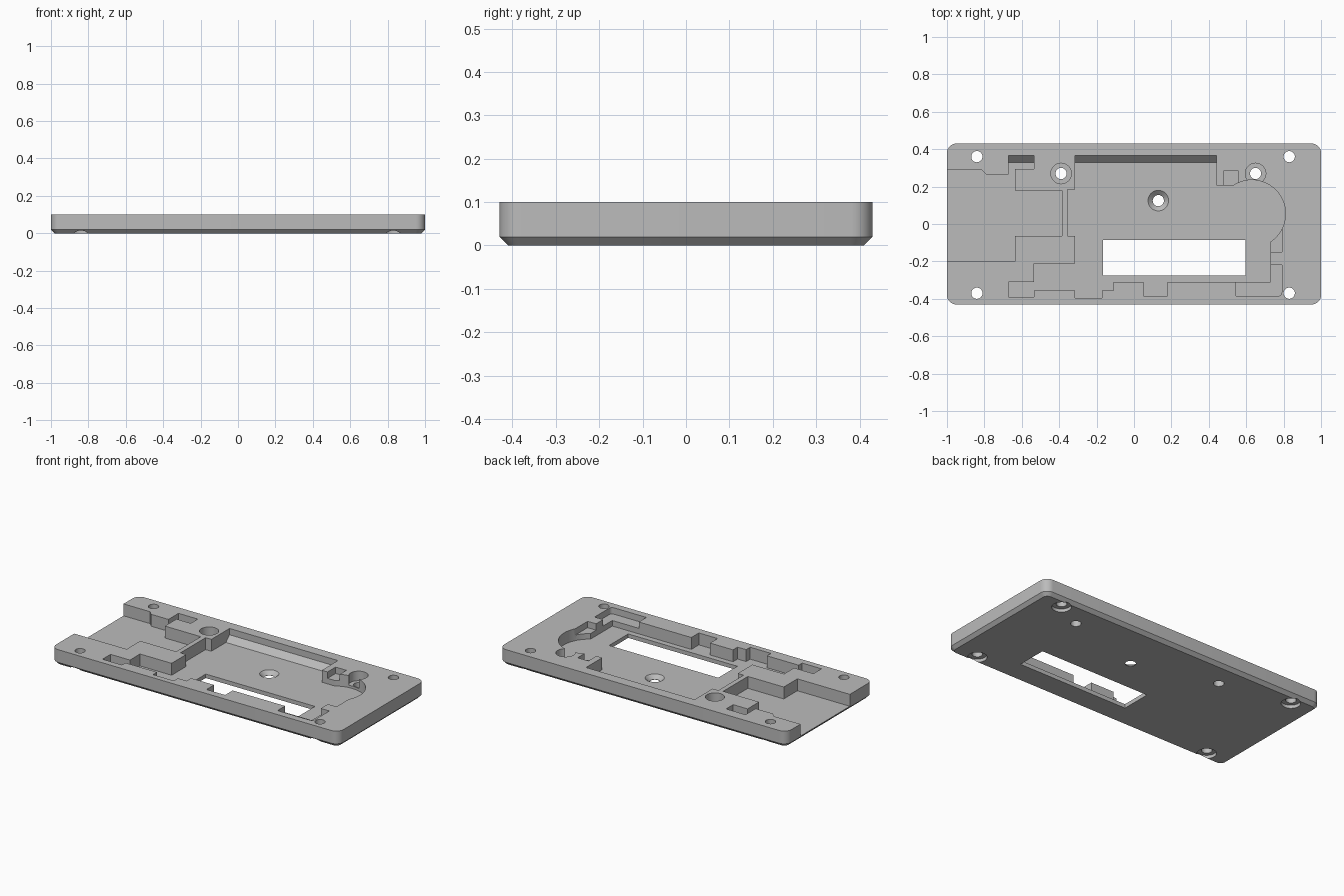
import bpy, bmesh
from math import sin, cos, radians

if "Cube" in bpy.data.objects:
    bpy.data.objects.remove(bpy.data.objects["Cube"], do_unlink=True)

FLOOR, SHELF, TOP, OVER = 0.025, 0.06, 0.1, 0.15

grey = bpy.data.materials.new("plain_grey")
grey.use_nodes = True
colour = (0.5, 0.5, 0.5, 1)
grey.diffuse_color = colour
grey.node_tree.nodes["Principled BSDF"].inputs["Base Color"].default_value = colour


def solid(name, rings):
    """Closed solid skinned through rings that share a point count."""
    bm = bmesh.new()
    loops = [[bm.verts.new(p) for p in ring] for ring in rings]
    for low, high in zip(loops, loops[1:]):
        for i in range(len(low)):
            bm.faces.new((low[i - 1], low[i], high[i], high[i - 1]))
    bm.faces.new(loops[0])
    bm.faces.new(loops[-1])
    bmesh.ops.recalc_face_normals(bm, faces=bm.faces)
    mesh = bpy.data.meshes.new(name)
    bm.to_mesh(mesh)
    bm.free()
    mesh.materials.append(grey)
    obj = bpy.data.objects.new(name, mesh)
    bpy.context.collection.objects.link(obj)
    return obj


def arc(x, y, radius, start, end, steps):
    turn = [radians(start + (end - start) * i / steps) for i in range(steps + 1)]
    return [(x + radius * cos(a), y + radius * sin(a)) for a in turn]


def circle(x, y, radius):
    return arc(x, y, radius, 0, 360, 32)[:-1]


def at(outline, z):
    return [(x, y, z) for x, y in outline]


def prism(name, outline, low, high=OVER):
    return solid(name, [at(outline, low), at(outline, high)])


def box(x0, x1, y0, y1):
    return [(x0, y0), (x1, y0), (x1, y1), (x0, y1)]


def rounded(half_x, half_y, radius):
    x, y = half_x - radius, half_y - radius
    corners = [(x, y), (-x, y), (-x, -y), (x, -y)]
    return [p for i, (cx, cy) in enumerate(corners)
            for p in arc(cx, cy, radius, 90 * i, 90 * i + 90, 8)]


# Plate with rounded corners and a chamfered underside
outer = rounded(1, 0.43, 0.05)
plate = solid("base_plate", [at(rounded(0.98, 0.41, 0.03), 0),
                             at(outer, 0.02), at(outer, TOP)])
bpy.context.view_layer.objects.active = plate
plate.select_set(True)


def combine(tool, operation="DIFFERENCE"):
    tool.hide_render = True
    mod = plate.modifiers.new(tool.name, "BOOLEAN")
    mod.operation, mod.solver, mod.object = operation, "EXACT", tool
    bpy.ops.object.modifier_apply(modifier=mod.name)
    bpy.data.objects.remove(tool, do_unlink=True)


# Trough open at the right end
combine(prism("end_trough", [
    (-1.1, 0.29), (-0.815, 0.29), (-0.79, 0.265), (-0.67, 0.265),
    (-0.67, 0.365), (-0.535, 0.365), (-0.535, 0.295), (-0.635, 0.295),
    (-0.635, 0.18), (-0.385, 0.18), (-0.385, -0.065), (-0.635, -0.065),
    (-0.635, -0.2), (-1.1, -0.2)], FLOOR))

# Main pocket with a round bay and stepped front edge
left_edge = [(-0.67, -0.39), (-0.67, -0.31), (-0.535, -0.31), (-0.535, -0.21),
             (-0.315, -0.21), (-0.315, -0.065), (-0.355, -0.065),
             (-0.355, 0.185), (-0.315, 0.185), (-0.315, 0.365)]
back_edge = [(0.44, 0.365), (0.44, 0.205)]
bay = arc(0.63, 0.055, 0.18, 124, -56, 32)
front_edge = [(0.73, -0.31), (0.18, -0.31), (0.18, -0.385), (0.05, -0.385),
              (0.05, -0.31), (-0.11, -0.31), (-0.11, -0.355), (-0.17, -0.355),
              (-0.17, -0.395), (-0.315, -0.395), (-0.315, -0.355),
              (-0.535, -0.355), (-0.535, -0.39)]
combine(prism("main_pocket", left_edge + back_edge + bay + front_edge, FLOOR))

# Shallow shelves beside the main pocket
combine(prism("back_shelf", box(0.48, 0.555, 0.19, 0.285), SHELF))
combine(prism("side_shelf", box(0.72, 0.79, -0.15, -0.02), SHELF))
corner = arc(0.77, -0.365, 0.02, -90, 0, 4)
combine(prism("corner_shelf", [(0.545, -0.22), (0.545, -0.385)] + corner
              + [(0.79, -0.22)], SHELF))

# Sloped ramps along the back walls
for x0, x1 in ((-0.675, -0.53), (-0.32, 0.445)):
    profile = [(0.325, 0.02), (0.365, SHELF), (0.375, SHELF), (0.375, 0.02)]
    combine(solid("wall_ramp", [[(x, y, z) for y, z in profile]
                                for x in (x0, x1)]), "UNION")

# Window through the floor
combine(prism("window", box(-0.165, 0.595, -0.275, -0.085), -OVER))

# Corner screw holes, counterbored from below
for x in (-0.84, 0.83):
    for y in (-0.37, 0.36):
        combine(prism("corner_hole", circle(x, y, 0.03), -OVER))
        combine(prism("corner_recess", circle(x, y, 0.055), -OVER, 0.02))

# Back screw holes, counterbored from above
for x in (-0.39, 0.65):
    combine(prism("back_hole", circle(x, 0.27, 0.03), -OVER))
    combine(prism("back_recess", circle(x, 0.27, 0.055), 0.04))

# Countersunk hole in the pocket floor
rings = [(0.03, -OVER), (0.03, 0.002), (0.055, FLOOR), (0.055, OVER)]
combine(solid("countersunk_hole", [at(circle(0.13, 0.125, r), z) for r, z in rings]))

bpy.ops.object.shade_smooth_by_angle()
